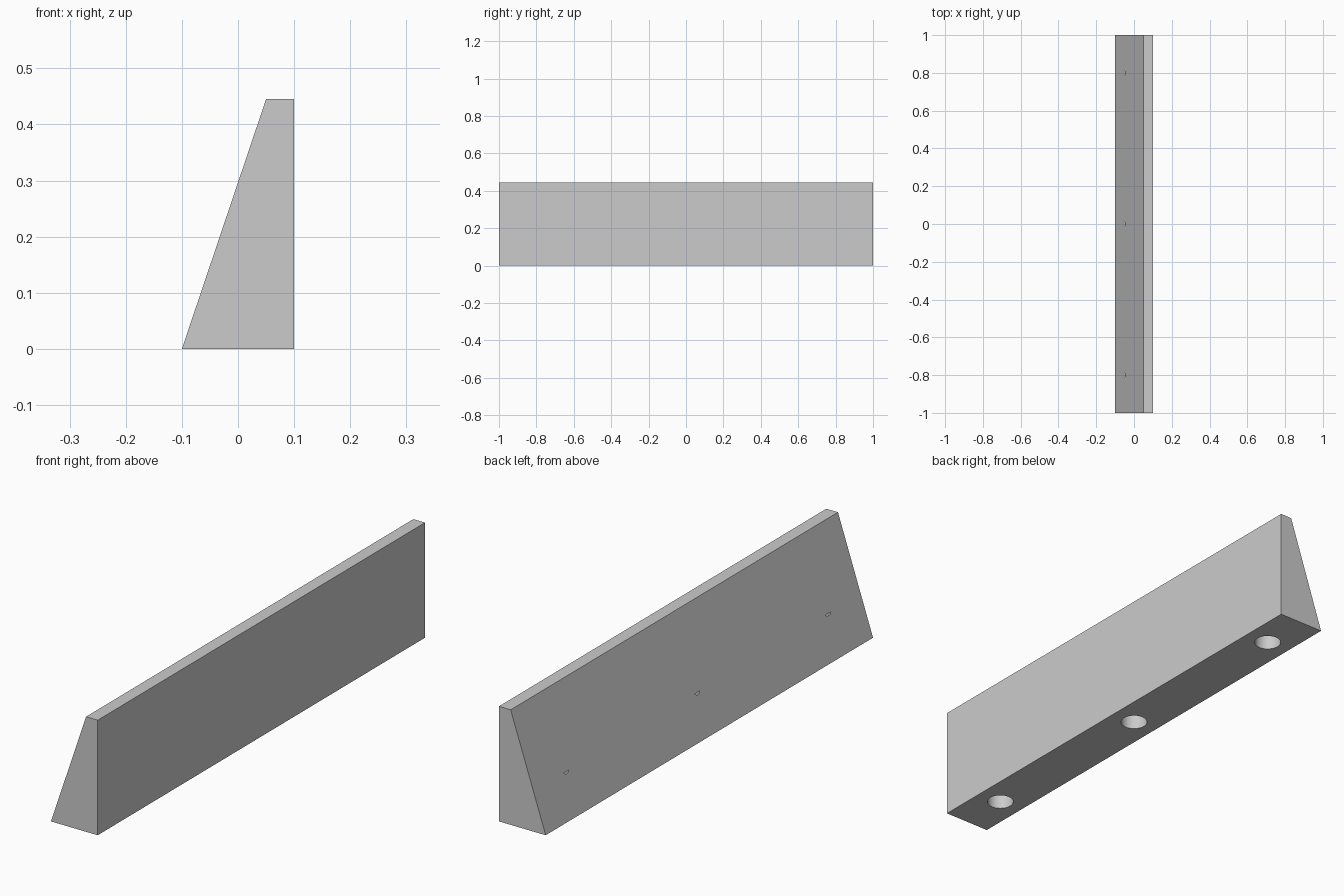
import bpy
import bmesh
import math

HALF_LENGTH = 1.0
HOLE_RADIUS = 0.05
HOLE_DEPTH = 0.156

cube = bpy.data.objects.get("Cube")
if cube:
    bpy.data.objects.remove(cube, do_unlink=True)

grey = bpy.data.materials.new("plain grey")
grey.use_nodes = True
grey.diffuse_color = (0.6, 0.6, 0.6, 1)
grey.node_tree.nodes["Principled BSDF"].inputs["Base Color"].default_value = grey.diffuse_color


def add_object(name, bm):
    mesh = bpy.data.meshes.new(name)
    bmesh.ops.recalc_face_normals(bm, faces=bm.faces)
    bm.to_mesh(mesh)
    bm.free()
    mesh.materials.append(grey)
    obj = bpy.data.objects.new(name, mesh)
    bpy.context.collection.objects.link(obj)
    return obj


# Wedge bar: tapered profile extruded along its length
profile = [(-0.1, 0), (0.1, 0), (0.1, 0.445), (0.05, 0.445)]
bm = bmesh.new()
end = bm.faces.new([bm.verts.new((x, -HALF_LENGTH, z)) for x, z in profile])
side = bmesh.ops.extrude_face_region(bm, geom=[end])["geom"]
bmesh.ops.translate(bm, vec=(0, 2 * HALF_LENGTH, 0),
                    verts=[v for v in side if isinstance(v, bmesh.types.BMVert)])
bar = add_object("wedge_bar", bm)

# Blind holes in the underside, just breaking through the slope
bm = bmesh.new()
for y in (-0.8, 0, 0.8):
    hole = bmesh.ops.create_cone(bm, cap_ends=True, segments=64, radius1=HOLE_RADIUS,
                                 radius2=HOLE_RADIUS, depth=2 * HOLE_DEPTH)
    bmesh.ops.translate(bm, verts=hole["verts"], vec=(0, y, 0))
cutter = add_object("hole_cutter", bm)

cut = bar.modifiers.new("holes", "BOOLEAN")
cut.operation = "DIFFERENCE"
cut.solver = "EXACT"
cut.object = cutter

# Apply the cut, then smooth the hole walls only
for obj in bpy.context.selected_objects:
    obj.select_set(False)
bpy.context.view_layer.objects.active = bar
bar.select_set(True)
bpy.ops.object.modifier_apply(modifier=cut.name)
bpy.data.objects.remove(cutter, do_unlink=True)
bpy.ops.object.shade_smooth_by_angle(angle=math.radians(15))
